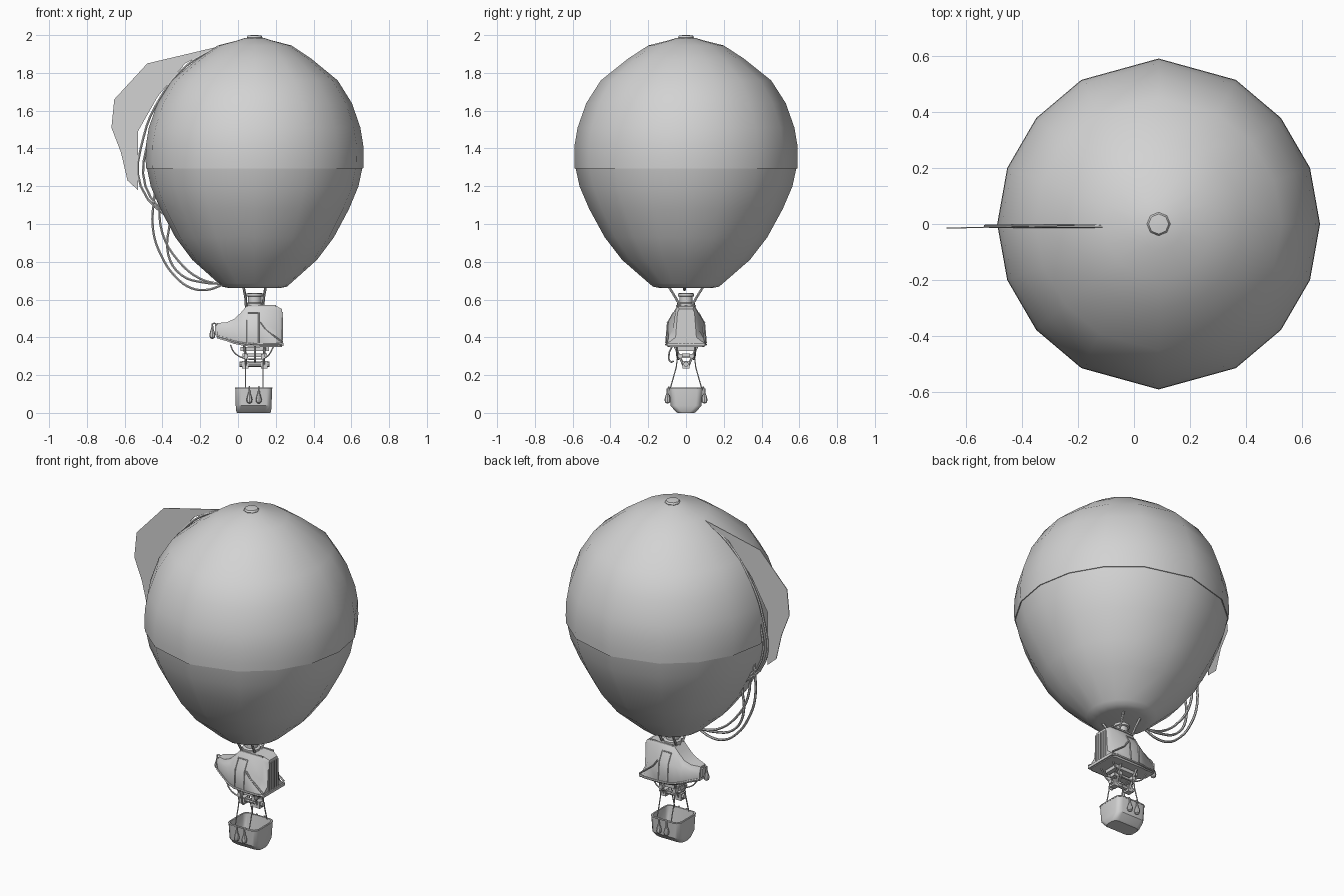
import bpy, bmesh
from math import sin, cos, pi, radians
from mathutils import Vector

cube = bpy.data.objects.get("Cube")
if cube:
    bpy.data.objects.remove(cube, do_unlink=True)

grey = bpy.data.materials.new("plain grey")
grey.use_nodes = True
grey.diffuse_color = (0.65, 0.65, 0.65, 1)
grey.node_tree.nodes["Principled BSDF"].inputs["Base Color"].default_value = (0.65, 0.65, 0.65, 1)

CX = 0.088  # axis of the balloon and gondola


def finish(obj, angle=40):
    bpy.ops.object.select_all(action='DESELECT')
    obj.select_set(True)
    bpy.context.view_layer.objects.active = obj
    if obj.type == 'CURVE':
        bpy.ops.object.convert(target='MESH')
        obj = bpy.context.object
    obj.data.materials.clear()
    obj.data.materials.append(grey)
    bpy.ops.object.shade_smooth_by_angle(angle=radians(angle))
    return obj


def from_bmesh(name, bm, angle=40):
    bmesh.ops.recalc_face_normals(bm, faces=bm.faces)
    mesh = bpy.data.meshes.new(name)
    bm.to_mesh(mesh)
    bm.free()
    obj = bpy.data.objects.new(name, mesh)
    bpy.context.collection.objects.link(obj)
    return finish(obj, angle)


def loft(name, rings, angle=40):
    """Skin closed rings of equal length and cap both ends."""
    bm = bmesh.new()
    rows = [[bm.verts.new(p) for p in ring] for ring in rings]
    n = len(rows[0])
    for a, b in zip(rows, rows[1:]):
        for i in range(n):
            j = (i + 1) % n
            bm.faces.new((a[i], a[j], b[j], b[i]))
    bm.faces.new(rows[0])
    bm.faces.new(rows[-1])
    return from_bmesh(name, bm, angle)


def lathe(name, profile, x, y, z=0, sides=8, angle=40):
    turn = [2 * pi * i / sides for i in range(sides)]
    return loft(name, [[(x + r * cos(t), y + r * sin(t), z + h) for t in turn]
                       for r, h in profile], angle)


def tube(name, points, radius, smooth=False, sides=1):
    curve = bpy.data.curves.new(name, 'CURVE')
    curve.dimensions = '3D'
    curve.bevel_depth = radius
    curve.bevel_resolution = sides
    curve.resolution_u = 4
    curve.use_fill_caps = True
    if smooth:
        spline = curve.splines.new('BEZIER')
        spline.bezier_points.add(len(points) - 1)
        for bp, p in zip(spline.bezier_points, points):
            bp.co = p
            bp.handle_left_type = bp.handle_right_type = 'AUTO'
    else:
        spline = curve.splines.new('POLY')
        spline.points.add(len(points) - 1)
        for sp, p in zip(spline.points, points):
            sp.co = (*p, 1)
    obj = bpy.data.objects.new(name, curve)
    bpy.context.collection.objects.link(obj)
    return finish(obj)


def box(name, centre, size):
    bm = bmesh.new()
    bmesh.ops.create_cube(bm, size=1)
    bmesh.ops.scale(bm, vec=size, verts=bm.verts)
    bmesh.ops.translate(bm, vec=centre, verts=bm.verts)
    return from_bmesh(name, bm)


# Envelope: sixteen gores, a little wider at front and back
quarter = [0, 20.3, 40.7, 61.4]
gores = [radians(a) for a in quarter + [90] + [180 - a for a in quarter[:0:-1]]]
gores += [g + pi for g in gores]


def envelope_ring(r, z):
    return [(CX + r * cos(t), r * sin(t) * (1 + 0.025 * abs(sin(t)) ** 3), z) for t in gores]


lower = [(0.13, 0.66), (0.17, 0.668), (0.19, 0.685), (0.33, 0.81), (0.42, 0.93),
         (0.5, 1.08), (0.55, 1.2), (0.57, 1.295)]
upper = [(0.575, 1.295), (0.577, 1.34), (0.575, 1.42), (0.56, 1.51), (0.515, 1.64), (0.44, 1.76),
         (0.3, 1.875), (0.195, 1.945), (0.09, 1.972), (0.05, 1.985)]
loft("envelope", [envelope_ring(r, z) for r, z in lower + upper])
lathe("crown_valve", [(0.035, 1.975), (0.042, 1.988), (0.036, 1.998), (0.012, 2.0)], CX, 0)

# Steering sail and its rigging at the right side
sail = [(-0.10, 1.94), (-0.48, 1.85), (-0.655, 1.66), (-0.67, 1.51), (-0.62, 1.38), (-0.585, 1.23),
        (-0.53, 1.18), (-0.53, 1.49), (-0.425, 1.675), (-0.28, 1.85)]
loft("sail", [[(x, 0.022 * x + off, z) for x, z in sail] for off in (-0.002, 0.002)])
stays = {
    "outer_stay": [(-0.10, 1.94), (-0.27, 1.84), (-0.41, 1.67), (-0.5, 1.46), (-0.515, 1.2), (-0.31, 0.98)],
    "inner_stay": [(-0.12, 1.93), (-0.25, 1.83), (-0.39, 1.66), (-0.47, 1.46), (-0.49, 1.2), (-0.33, 1.0)],
    "long_loop": [(-0.44, 1.18), (-0.45, 0.97), (-0.405, 0.83), (-0.33, 0.72), (-0.245, 0.66),
                  (-0.16, 0.652), (-0.09, 0.675)],
    "middle_loop": [(-0.42, 1.13), (-0.4, 0.95), (-0.32, 0.81), (-0.2, 0.71), (-0.09, 0.68)],
    "short_loop": [(-0.36, 1.02), (-0.37, 0.84), (-0.3, 0.73), (-0.18, 0.69), (-0.09, 0.685)],
}
for name, path in stays.items():
    tube(name, [(x, -0.008, z) for x, z in path], 0.007, True)

# Burner neck and struts up to the envelope
lathe("burner_neck", [(0.05, 0.555), (0.05, 0.58), (0.036, 0.585), (0.036, 0.615), (0.045, 0.618),
                      (0.045, 0.632), (0.03, 0.635)], CX, 0, sides=10)
for sx in (-1, 1):
    for sy in (-1, 1):
        tube("neck_strut", [(CX + sx * 0.045, sy * 0.03, 0.565), (CX + sx * 0.048, sy * 0.055, 0.61),
                            (CX + sx * 0.06, sy * 0.095, 0.675)], 0.007)


# Gondola hull: sections from prow to stern
def hull_section(x, wide, shoulder, top_w, zb, zs, zt):
    half = [(wide * 0.92, zb), (wide, zb + 0.02), (shoulder, zs), (top_w, zt - 0.02), (top_w * 0.8, zt)]
    return [(x, y, z) for y, z in half] + [(x, -y, z) for y, z in reversed(half)]


hull = [(-0.112, 0.035, 0.032, 0.028, 0.395, 0.44, 0.475), (-0.06, 0.062, 0.058, 0.05, 0.38, 0.445, 0.48),
        (-0.02, 0.08, 0.074, 0.056, 0.365, 0.455, 0.497), (0.015, 0.095, 0.086, 0.056, 0.358, 0.47, 0.53),
        (0.045, 0.102, 0.095, 0.056, 0.353, 0.48, 0.565), (0.12, 0.106, 0.095, 0.056, 0.35, 0.48, 0.57),
        (0.205, 0.106, 0.07, 0.055, 0.35, 0.44, 0.565), (0.232, 0.095, 0.055, 0.045, 0.35, 0.4, 0.55)]
loft("gondola_hull", [hull_section(*s) for s in hull], 30)

# Rub rail, door frames and stern slats
for sy in (-1, 1):
    tube("rub_rail", [(s[0], sy * s[1], s[4] + 0.012) for s in hull], 0.006)
    tube("door_frame", [(0.05, sy * 0.105, 0.37), (0.05, sy * 0.098, 0.475), (0.05, sy * 0.067, 0.53),
                        (0.11, sy * 0.067, 0.53), (0.11, sy * 0.098, 0.475), (0.11, sy * 0.107, 0.37)], 0.004)
    tube("side_brace", [(0.12, sy * 0.097, 0.48), (0.15, sy * 0.095, 0.44), (0.235, sy * 0.1, 0.375)], 0.005)
    box("roof_rail", (0.125, sy * 0.05, 0.567), (0.15, 0.008, 0.008))
for i in range(5):
    box("stern_slat", (0.233, (i - 2) * 0.02, 0.45), (0.008, 0.006, 0.17))
box("stern_bumper", (0.23, 0, 0.362), (0.02, 0.2, 0.016))


# Hanging bags and lamp share one turned shape
def hanging_bag(name, x, y, z, s=1):
    shape = [(0.004, 0.08), (0.006, 0.055), (0.011, 0.04), (0.016, 0.02), (0.013, 0.006), (0.004, 0)]
    lathe(name, [(r * s, h * s) for r, h in shape], x, y, z)


tube("lamp_arm", [(-0.1, 0, 0.46), (-0.125, 0, 0.475), (-0.136, 0, 0.47), (-0.136, 0, 0.45)], 0.005)
hanging_bag("prow_lamp", -0.136, 0, 0.392)
box("prow_block", (-0.116, 0, 0.44), (0.014, 0.05, 0.05))

# Undercarriage below the hull
for sx in (-1, 1):
    for sy in (-1, 1):
        tube("under_strut", [(CX + sx * 0.055, sy * 0.06, 0.355), (CX + sx * 0.048, sy * 0.035, 0.3),
                             (CX + sx * 0.048, sy * 0.012, 0.25)], 0.007)
    box("cross_plate", (CX + sx * 0.045, 0, 0.302), (0.02, 0.1, 0.022))
    box("engine_clamp", (CX + sx * 0.05, 0, 0.255), (0.035, 0.036, 0.04))
box("under_platform", (CX, 0, 0.338), (0.15, 0.09, 0.02))
box("under_beam", (CX, 0, 0.305), (0.13, 0.04, 0.02))
tube("engine_shaft", [(CX - 0.08, 0, 0.258), (CX + 0.08, 0, 0.258)], 0.014, sides=2)
for sy in (-1, 1):
    tube("sagging_pipe", [(-0.04, sy * 0.05, 0.36), (-0.02, sy * 0.05, 0.32), (0.03, sy * 0.045, 0.29),
                          (0.09, sy * 0.04, 0.285), (0.15, sy * 0.045, 0.295), (0.19, sy * 0.05, 0.355)],
         0.004, True)
tube("side_hook", [(0.09, -0.075, 0.35), (0.09, -0.09, 0.31), (0.09, -0.08, 0.27), (0.09, -0.065, 0.275)],
     0.005, True)


# Open basket with rounded corners and a tapered keel
def rounded_ring(hx, hy, z, r=0.03):
    ring = []
    for k, (sx, sy) in enumerate([(1, 1), (-1, 1), (-1, -1), (1, -1)]):
        for a in (0, 30, 60, 90):
            t = radians(a + 90 * k)
            ring.append((0.083 + sx * (hx - r) + r * cos(t), sy * (hy - r) + r * sin(t), z))
    return ring


basket = [(0.088, 0.045, 0), (0.092, 0.055, 0.008), (0.095, 0.082, 0.038), (0.097, 0.09, 0.135),
          (0.09, 0.083, 0.135), (0.086, 0.074, 0.045), (0.08, 0.045, 0.02)]
loft("basket", [rounded_ring(*b) for b in basket], 35)
rim = [Vector(p) for p in rounded_ring(0.096, 0.089, 0.132)]
tube("basket_rim", rim + rim[:1], 0.004)

# Basket ropes and sandbags
for sy in (-1, 1):
    for x in (0.04, 0.132):
        tube("basket_rope", [(x, sy * 0.045, 0.295), (x, sy * 0.052, 0.24), (x, sy * 0.083, 0.13)], 0.0035)
    for x in (0.06, 0.11):
        hanging_bag("sandbag", x, sy * 0.098, 0.05)
        tube("sandbag_tie", [(x, sy * 0.098, 0.125), (x, sy * 0.09, 0.14)], 0.004)
